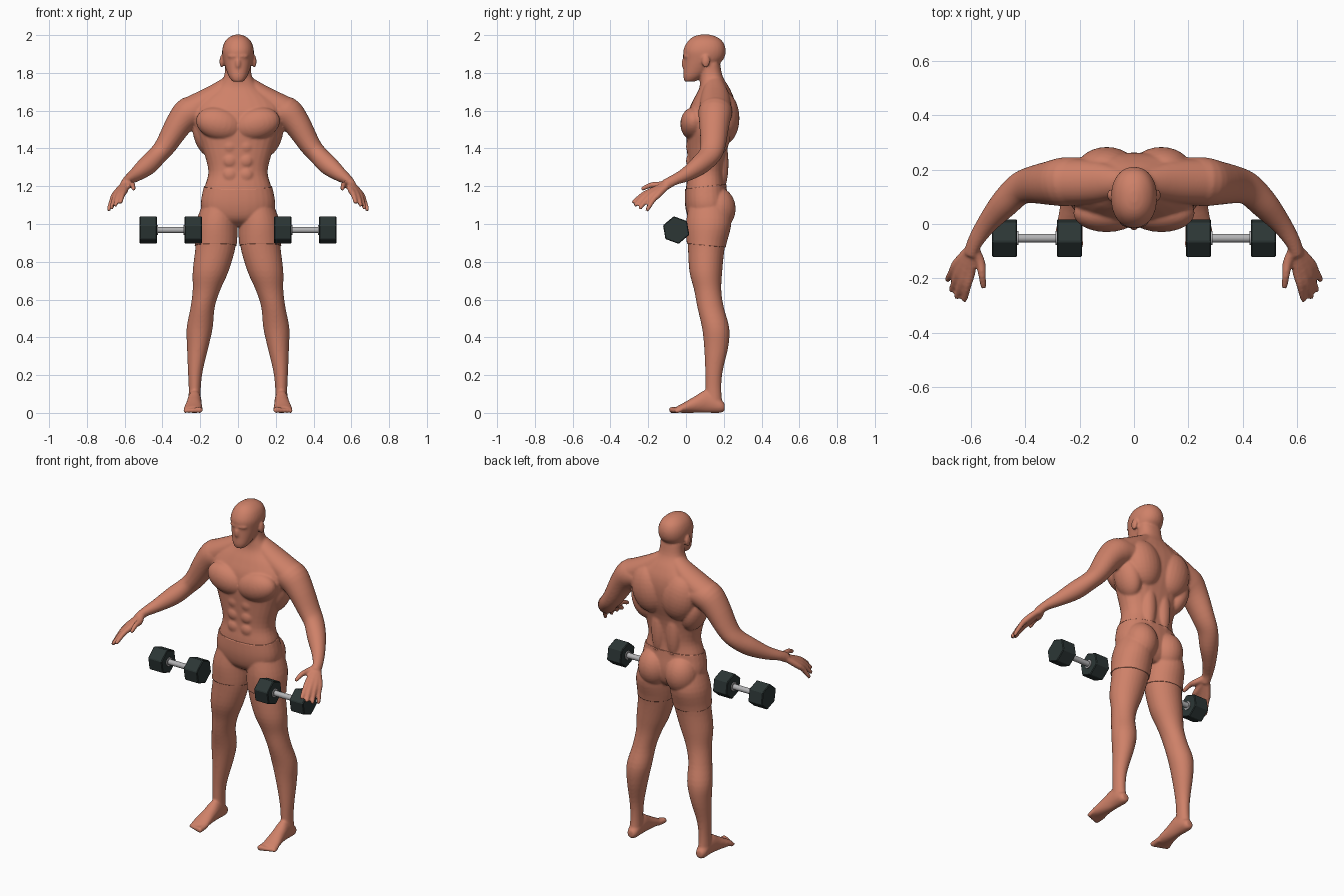
import bpy, bmesh, math
from mathutils import Vector, Matrix

old = bpy.data.objects.get("Cube")
if old:
    bpy.data.objects.remove(old, do_unlink=True)


def material(name, rgb, rough=0.6):
    mat = bpy.data.materials.new(name)
    mat.use_nodes = True
    mat.diffuse_color = (*rgb, 1)
    bsdf = next(n for n in mat.node_tree.nodes if n.type == 'BSDF_PRINCIPLED')
    bsdf.inputs["Base Color"].default_value = (*rgb, 1)
    bsdf.inputs["Roughness"].default_value = rough
    return mat


skin = material("terracotta skin", (0.62, 0.22, 0.14))
rubber = material("dark rubber", (0.025, 0.037, 0.036))
steel = material("grey steel", (0.45, 0.45, 0.46))

X, Y, Z = Vector((1, 0, 0)), Vector((0, 1, 0)), Vector((0, 0, 1))


def smooth_path(rows, steps=4):
    """Catmull-Rom interpolation of (x, y, z, half width, half depth) rows."""
    rows = [Vector(r) for r in rows]
    rows = [rows[0]] + rows + [rows[-1]]
    out = []
    for a, b, c, d in zip(rows, rows[1:], rows[2:], rows[3:]):
        for k in range(steps):
            t = k / steps
            out.append((b * 2 + (c - a) * t + (a * 2 - b * 5 + c * 4 - d) * t * t
                        + (b * 3 - a - c * 3 + d) * t ** 3) / 2)
    return out + [rows[-1]]


def loft(bm, rows, axis=None, ref=Y, side=1, power=1.0, sides=28):
    """Skin elliptical rings along a path; axis fixes the ring direction."""
    path = smooth_path(rows)
    rings = []
    for i, p in enumerate(path):
        ahead, behind = path[min(i + 1, len(path) - 1)], path[max(i - 1, 0)]
        t = axis or Vector((ahead - behind)[:3]).normalized()
        v = (ref - t * ref.dot(t)).normalized()
        u = v.cross(t)
        ring = []
        for k in range(sides):
            ang = math.tau * k / sides
            c, s = math.cos(ang), math.sin(ang)
            co = Vector(p[:3])
            co += u * math.copysign(abs(c) ** power, c) * max(p[3], 0.003)
            co += v * math.copysign(abs(s) ** power, s) * max(p[4], 0.003)
            co.x *= side
            ring.append(bm.verts.new(co))
        rings.append(ring)
    for r, q in zip(rings, rings[1:]):
        for k in range(sides):
            n = (k + 1) % sides
            bm.faces.new((r[k], r[n], q[n], q[k]))
    bm.faces.new(rings[0])
    bm.faces.new(rings[-1])


def blob(bm, centre, radii, side=1, tilt=0):
    """Ellipsoid muscle, tilted in the front plane."""
    centre = Vector((centre[0] * side, *centre[1:]))
    bmesh.ops.create_uvsphere(
        bm, u_segments=24, v_segments=16, radius=1,
        matrix=Matrix.Translation(centre) @ Matrix.Rotation(tilt * side, 4, 'Y')
        @ Matrix.Diagonal((*radii, 1)))


def add_object(name, mesh, mat):
    obj = bpy.data.objects.new(name, mesh)
    mesh.materials.clear()
    mesh.materials.append(mat)
    bpy.context.collection.objects.link(obj)
    return obj


bm = bmesh.new()

# Torso and neck: front and back depth at each height
torso = [(0.99, 0.10, 0.07, 0.18), (1.03, 0.165, 0.02, 0.21), (1.10, 0.192, 0.0, 0.22),
         (1.19, 0.178, 0.0, 0.21), (1.28, 0.157, 0.01, 0.205), (1.40, 0.188, 0.005, 0.22),
         (1.50, 0.225, 0.0, 0.25), (1.59, 0.24, 0.01, 0.262), (1.66, 0.20, 0.04, 0.255),
         (1.72, 0.12, 0.07, 0.23), (1.78, 0.075, 0.075, 0.195), (1.85, 0.068, 0.08, 0.18)]
loft(bm, [(0, (f + b) / 2, z, w, (b - f) / 2) for z, w, f, b in torso], axis=Z, power=0.85)

# Head, nose and brow
head = [(1.755, 0.03, -0.008, 0.05), (1.78, 0.048, -0.014, 0.09), (1.82, 0.064, -0.013, 0.14),
        (1.87, 0.079, -0.012, 0.197), (1.92, 0.084, -0.014, 0.21), (1.965, 0.07, 0.008, 0.195),
        (1.992, 0.042, 0.04, 0.16), (2.003, 0.012, 0.08, 0.12)]
loft(bm, [(0, (f + b) / 2, z, w, (b - f) / 2) for z, w, f, b in head], axis=Z, power=0.92)
blob(bm, (0, -0.01, 1.85), (0.014, 0.014, 0.03))
blob(bm, (0, 0.005, 1.888), (0.055, 0.022, 0.013))

leg = [(0.10, 0.12, 1.10, 0.085, 0.10), (0.113, 0.12, 1.0, 0.105, 0.115),
       (0.119, 0.108, 0.88, 0.106, 0.098), (0.145, 0.105, 0.75, 0.095, 0.087),
       (0.167, 0.115, 0.65, 0.073, 0.072), (0.187, 0.13, 0.56, 0.064, 0.07),
       (0.203, 0.157, 0.45, 0.069, 0.072), (0.213, 0.16, 0.35, 0.057, 0.064),
       (0.226, 0.148, 0.22, 0.039, 0.046), (0.229, 0.145, 0.13, 0.032, 0.042),
       (0.23, 0.148, 0.04, 0.033, 0.045)]
foot = [(0.23, 0.205, 0.03, 0.02, 0.02), (0.23, 0.18, 0.037, 0.032, 0.037),
        (0.23, 0.11, 0.06, 0.036, 0.06), (0.233, 0.05, 0.045, 0.041, 0.045),
        (0.237, -0.015, 0.026, 0.049, 0.026), (0.238, -0.05, 0.018, 0.046, 0.016)]
arm = [(0.19, 0.16, 1.60, 0.07, 0.085), (0.255, 0.155, 1.59, 0.085, 0.09),
       (0.312, 0.15, 1.53, 0.072, 0.08), (0.38, 0.143, 1.42, 0.057, 0.067),
       (0.425, 0.125, 1.365, 0.051, 0.06), (0.48, 0.07, 1.31, 0.052, 0.052),
       (0.54, 0.0, 1.262, 0.038, 0.038), (0.583, -0.065, 1.232, 0.026, 0.03),
       (0.60, -0.11, 1.207, 0.025, 0.03)]
trapezius = [(0.03, 0.15, 1.755, 0.04, 0.045), (0.13, 0.155, 1.675, 0.06, 0.075),
             (0.24, 0.155, 1.605, 0.075, 0.085)]
# Knuckle and tip of each finger, index first, thumb last
fingers = [((0.598, -0.17, 1.18), (0.622, -0.278, 1.115)),
           ((0.617, -0.168, 1.175), (0.65, -0.268, 1.10)),
           ((0.635, -0.158, 1.167), (0.67, -0.243, 1.085)),
           ((0.648, -0.142, 1.16), (0.685, -0.205, 1.075)),
           ((0.564, -0.14, 1.207), (0.552, -0.232, 1.185))]

for side in (1, -1):
    # Legs, feet and toes
    loft(bm, leg, axis=Z, side=side)
    loft(bm, foot, axis=-Y, ref=Z, side=side)
    for k in range(5):
        x, r = 0.203 + 0.019 * k, 0.016 - 0.0015 * k
        tip = -0.09 + 0.007 * k
        loft(bm, [(x, -0.02, 0.02, r, r), (x, tip + 0.025, r, r, r),
                  (x, tip + 0.006, r, r, r), (x, tip, r, r / 2, r / 2)],
             axis=-Y, ref=Z, side=side, sides=12)
    # Arms and shoulders
    loft(bm, arm, side=side)
    loft(bm, trapezius, side=side)
    # Hands
    for knuckle, tip in fingers:
        knuckle, tip = Vector(knuckle), Vector(tip)
        bend = knuckle.lerp(tip, 0.5) + Z * 0.01
        end = tip + (tip - bend) * 0.08
        loft(bm, [(0.59, -0.08, 1.222, 0.018, 0.018), (*knuckle, 0.018, 0.018),
                  (*bend, 0.0145, 0.0145), (*tip, 0.011, 0.011), (*end, 0.005, 0.005)],
             ref=Z, side=side, sides=14)
    # Chest, back, belly and seat muscles
    blob(bm, (0.10, 0.04, 1.53), (0.125, 0.07, 0.085), side, tilt=-0.25)
    blob(bm, (0.10, 0.20, 1.56), (0.11, 0.083, 0.14), side, tilt=0.2)
    blob(bm, (0.17, 0.15, 1.47), (0.065, 0.085, 0.12), side, tilt=0.3)
    blob(bm, (0.05, 0.185, 1.32), (0.045, 0.04, 0.15), side)
    for z in (1.26, 1.335, 1.41):
        blob(bm, (0.042, 0.03, z), (0.042, 0.03, 0.042), side)
    blob(bm, (0.09, 0.165, 1.08), (0.09, 0.093, 0.11), side)
    blob(bm, (0.087, 0.105, 1.86), (0.011, 0.022, 0.034), side)

bmesh.ops.recalc_face_normals(bm, faces=bm.faces[:])
rough = bpy.data.meshes.new("body")
bm.to_mesh(rough)
bm.free()
body = add_object("body", rough, skin)

# Fuse the parts into one smooth skin
fuse = body.modifiers.new("fuse", 'REMESH')
fuse.mode = 'VOXEL'
fuse.voxel_size = 0.0065
fuse.use_smooth_shade = True
relax = body.modifiers.new("relax", 'SMOOTH')
relax.factor = 0.5
relax.iterations = 6
graph = bpy.context.evaluated_depsgraph_get()
fused = bpy.data.meshes.new_from_object(body.evaluated_get(graph))
body.modifiers.clear()
body.data = fused
fused.materials.clear()
fused.materials.append(skin)

# Fitted shorts: a raised band of the skin between waist and hems
bm = bmesh.new()
bm.from_mesh(fused)
far = [v for v in bm.verts if abs(v.co.x) > 0.35]
bmesh.ops.delete(bm, geom=far, context='VERTS')
for point, normal in (((0, 0, 1.185), (0, -0.12, 1)), ((0, 0, 0.897), (0, -0.1, -1))):
    bmesh.ops.bisect_plane(bm, geom=bm.verts[:] + bm.edges[:] + bm.faces[:],
                           plane_co=point, plane_no=normal, clear_outer=True)
bm.normal_update()
for v, n in [(v, v.normal.copy()) for v in bm.verts]:
    v.co += n * 0.005
shorts_mesh = bpy.data.meshes.new("shorts")
bm.to_mesh(shorts_mesh)
bm.free()
shorts = add_object("shorts", shorts_mesh, skin)
rim = shorts.modifiers.new("rim", 'SOLIDIFY')
rim.thickness = 0.008
rim.offset = -1
rim.use_rim_only = True


# Dumbbells: hexagonal weights on a round bar
def rod(name, x, length, radius, sides, mat, bevel=0):
    part = bmesh.new()
    turn = Matrix.Rotation(math.radians(40), 4, 'X') @ Matrix.Rotation(math.pi / 2, 4, 'Y')
    bmesh.ops.create_cone(part, cap_ends=True, segments=sides, radius1=radius, radius2=radius,
                          depth=length, matrix=Matrix.Translation((x, -0.052, 0.968)) @ turn)
    if bevel:
        bmesh.ops.bevel(part, geom=part.edges[:], offset=bevel, segments=1, affect='EDGES')
    else:
        for f in part.faces:
            f.smooth = len(f.verts) == 4
    mesh = bpy.data.meshes.new(name)
    part.to_mesh(mesh)
    part.free()
    add_object(name, mesh, mat)


for side, label in ((1, "left"), (-1, "right")):
    rod(label + "_dumbbell_bar", side * 0.356, 0.18, 0.016, 24, steel)
    for x, inward, place in ((0.237, 1, "inner"), (0.475, -1, "outer")):
        rod(f"{label}_{place}_weight", side * x, 0.092, 0.074, 6, rubber, bevel=0.004)
        rod(f"{label}_{place}_collar", side * (x + inward * 0.047), 0.008, 0.026, 24, steel)
